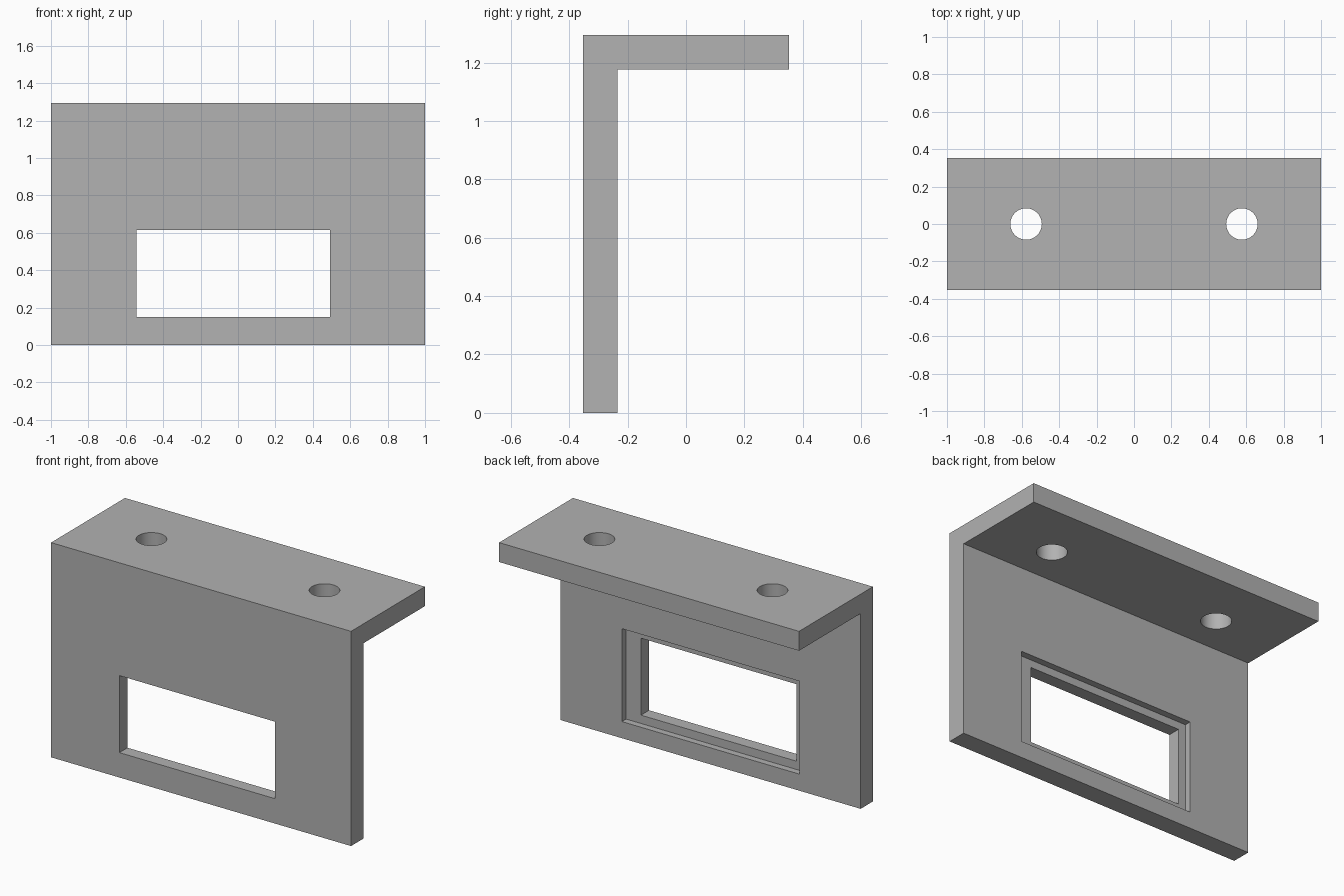
import bpy
import bmesh

if "Cube" in bpy.data.objects:
    bpy.data.objects.remove(bpy.data.objects["Cube"], do_unlink=True)

HEIGHT, HALF_DEPTH, THICK = 1.294, 0.352, 0.117
FRONT = -HALF_DEPTH
BACK = FRONT + THICK          # rear face of the upright plate
REBATE = 0.04                 # depth of the step around the window

grey = bpy.data.materials.new("plain grey")
grey.use_nodes = True
colour = (0.445, 0.445, 0.445, 1)
grey.diffuse_color = colour
grey.node_tree.nodes["Principled BSDF"].inputs["Base Color"].default_value = colour


def box(name, low, high):
    bpy.ops.mesh.primitive_cube_add(size=1, location=[(a + b) / 2 for a, b in zip(low, high)])
    ob = bpy.context.object
    ob.name = name
    ob.scale = [b - a for a, b in zip(low, high)]
    bpy.ops.object.transform_apply(location=True, rotation=False, scale=True)
    return ob


def cut(target, cutter):
    mod = target.modifiers.new(cutter.name, 'BOOLEAN')
    mod.operation = 'DIFFERENCE'
    mod.solver = 'EXACT'
    mod.object = cutter
    bpy.ops.object.select_all(action='DESELECT')
    bpy.context.view_layer.objects.active = target
    target.select_set(True)
    bpy.ops.object.modifier_apply(modifier=mod.name)
    bpy.data.objects.remove(cutter, do_unlink=True)


# L-shaped bracket: side profile extruded along the width
profile = [(FRONT, 0), (BACK, 0), (BACK, HEIGHT - THICK),
           (HALF_DEPTH, HEIGHT - THICK), (HALF_DEPTH, HEIGHT), (FRONT, HEIGHT)]
bm = bmesh.new()
side = bm.faces.new([bm.verts.new((-1, y, z)) for y, z in profile])
new = bmesh.ops.extrude_face_region(bm, geom=[side])["geom"]
bmesh.ops.translate(bm, vec=(2, 0, 0), verts=[v for v in new if isinstance(v, bmesh.types.BMVert)])
bmesh.ops.recalc_face_normals(bm, faces=bm.faces)
mesh = bpy.data.meshes.new("angle_bracket")
bm.to_mesh(mesh)
bm.free()
bracket = bpy.data.objects.new("angle_bracket", mesh)
bpy.context.collection.objects.link(bracket)
mesh.materials.append(grey)

# Window through the upright plate, with a wider step on the rear
cut(bracket, box("window_cutter", (-0.544, FRONT - 0.1, 0.15), (0.493, BACK + 0.1, 0.614)))
cut(bracket, box("rebate_cutter", (-0.592, BACK - REBATE, 0.1), (0.592, BACK + 0.1, 0.66)))

# Two mounting holes in the top plate
for x in (-0.577, 0.577):
    bpy.ops.mesh.primitive_cylinder_add(vertices=48, radius=0.084, depth=0.4,
                                        location=(x, 0, HEIGHT - THICK / 2))
    hole = bpy.context.object
    hole.name = "hole_cutter"
    cut(bracket, hole)

# One grey throughout, smooth only inside the holes
mesh = bracket.data
mesh.materials.clear()
mesh.materials.append(grey)
for face in mesh.polygons:
    face.material_index = 0
bpy.ops.object.shade_smooth_by_angle()
